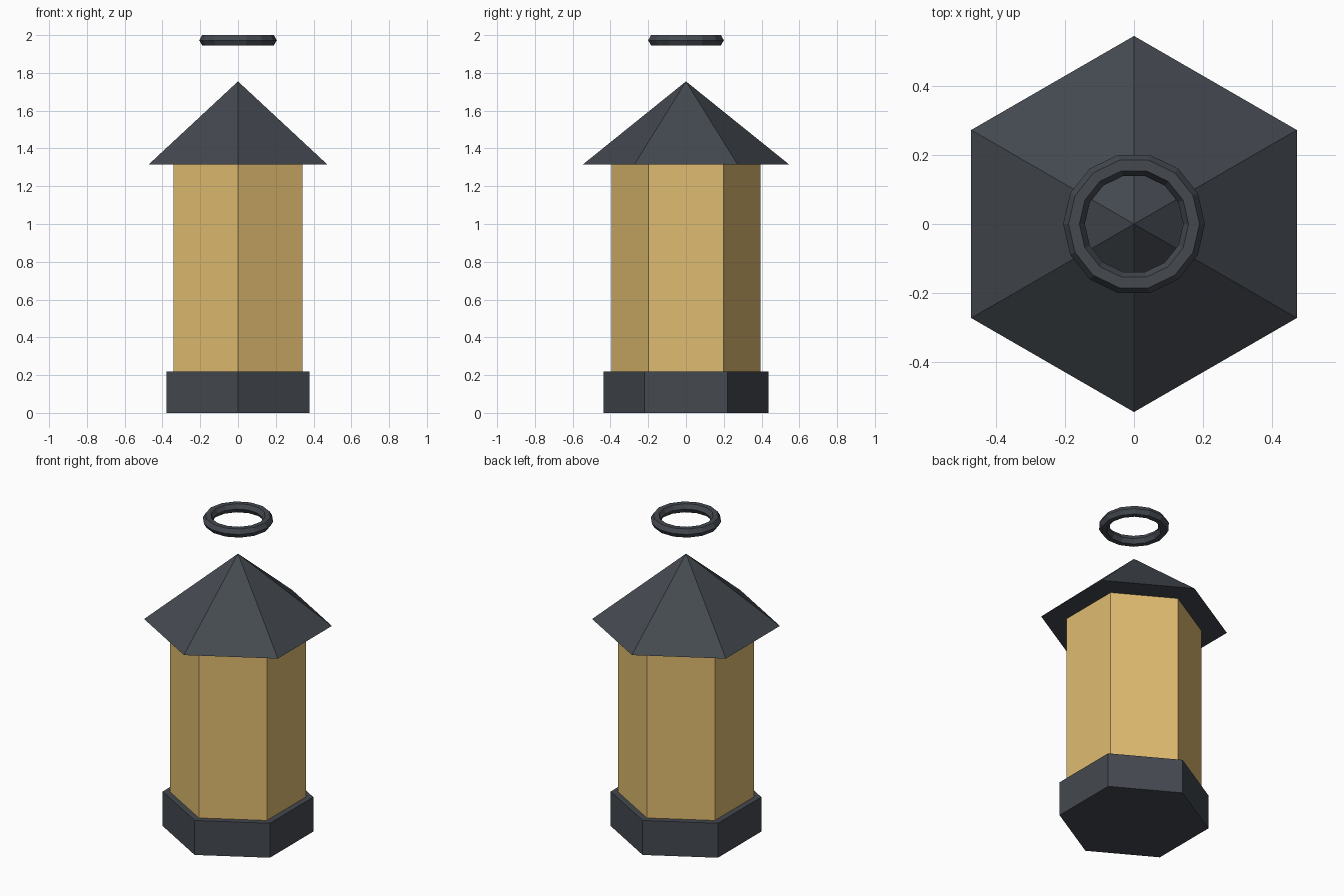
import bpy

cube = bpy.data.objects.get("Cube")
if cube:
    bpy.data.objects.remove(cube, do_unlink=True)


def make_material(name, rgb):
    mat = bpy.data.materials.new(name)
    mat.use_nodes = True
    color = (*rgb, 1.0)
    mat.diffuse_color = color
    mat.node_tree.nodes["Principled BSDF"].inputs["Base Color"].default_value = color
    return mat


def finish(name, mat):
    obj = bpy.context.object
    obj.name = obj.data.name = name
    obj.data.materials.append(mat)
    return obj


def hex_part(name, mat, radius, bottom, top, top_radius=None):
    """Six-sided prism or pyramid with corners on the y axis."""
    bpy.ops.mesh.primitive_cone_add(
        vertices=6, radius1=radius,
        radius2=radius if top_radius is None else top_radius,
        depth=top - bottom, location=(0, 0, (bottom + top) / 2))
    return finish(name, mat)


dark_metal = make_material("dark metal", (0.058, 0.067, 0.080))
warm_glass = make_material("warm glass", (0.74, 0.50, 0.16))

# Lantern body
hex_part("base", dark_metal, 0.437, 0.0, 0.22)
hex_part("glass_body", warm_glass, 0.395, 0.22, 1.316)
hex_part("roof", dark_metal, 0.545, 1.316, 1.755, top_radius=0)

# Hanging ring floating above the roof
bpy.ops.mesh.primitive_torus_add(
    major_segments=14, minor_segments=6,
    major_radius=0.174, minor_radius=0.0315, location=(0, 0, 1.9727))
finish("hanging_ring", dark_metal)
